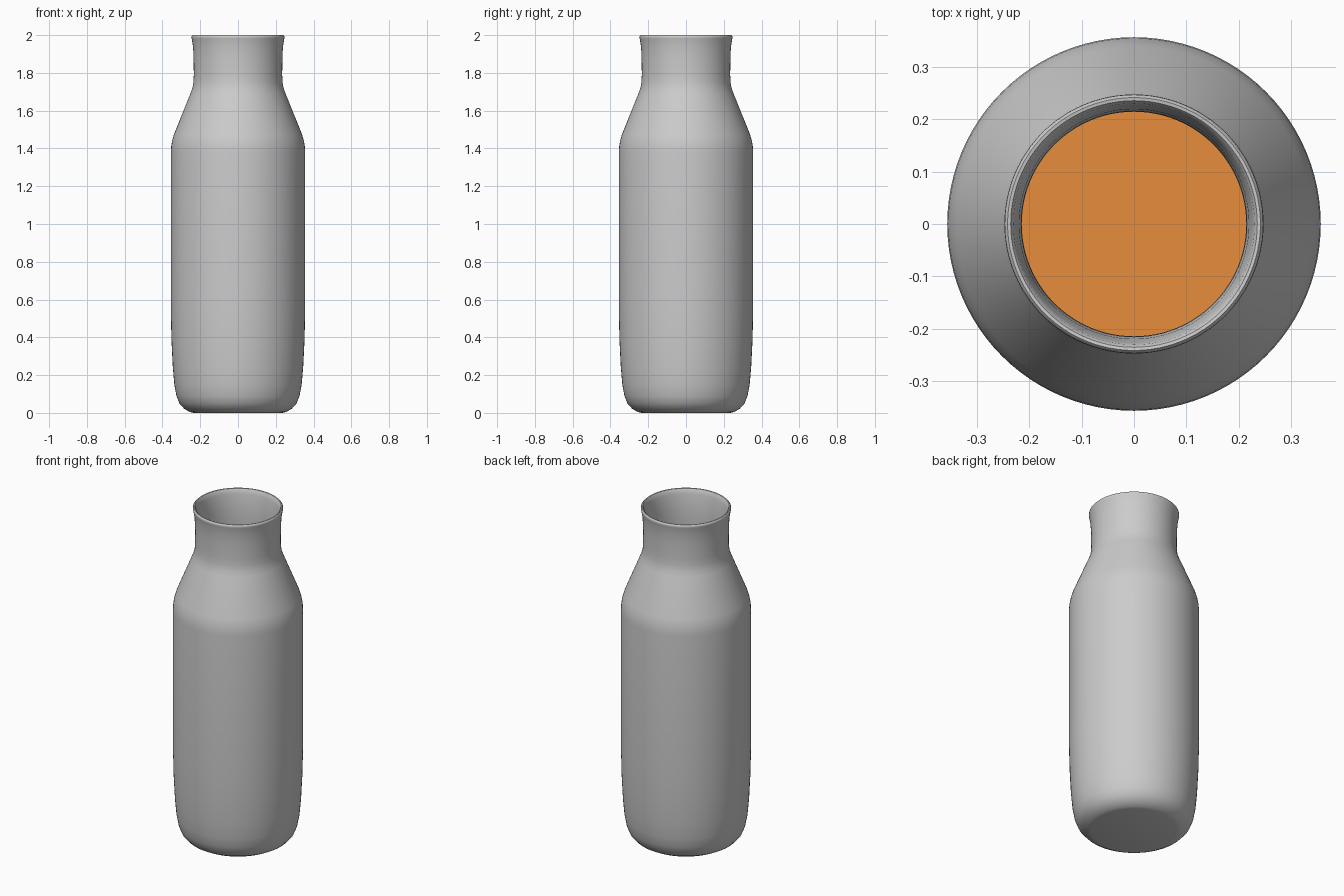
import bpy, bmesh, math

if "Cube" in bpy.data.objects:
    bpy.data.objects.remove(bpy.data.objects["Cube"])

SIDES = 96


def material(name, rgb):
    m = bpy.data.materials.new(name)
    m.use_nodes = True
    m.diffuse_color = (*rgb, 1)
    m.node_tree.nodes["Principled BSDF"].inputs["Base Color"].default_value = (*rgb, 1)
    return m


def lathe(name, profile, mat):
    """Spin a closed (radius, height) profile around z; the ends sit on the axis."""
    bm = bmesh.new()
    verts = [bm.verts.new((r, 0, z)) for r, z in profile]
    edges = [bm.edges.new(pair) for pair in zip(verts, verts[1:])]
    bmesh.ops.spin(bm, geom=verts + edges, cent=(0, 0, 0), axis=(0, 0, 1),
                   angle=math.tau, steps=SIDES, use_duplicate=False)
    bmesh.ops.remove_doubles(bm, verts=bm.verts[:], dist=0.0002)
    bmesh.ops.recalc_face_normals(bm, faces=bm.faces[:])
    mesh = bpy.data.meshes.new(name)
    bm.to_mesh(mesh)
    bm.free()
    mesh.materials.append(mat)
    obj = bpy.data.objects.new(name, mesh)
    bpy.context.collection.objects.link(obj)
    bpy.ops.object.select_all(action="DESELECT")
    obj.select_set(True)
    bpy.context.view_layer.objects.active = obj
    bpy.ops.object.shade_smooth_by_angle(angle=math.radians(40))
    return obj


glass = material("grey glass", (0.6, 0.6, 0.6))
orange = material("orange juice", (0.8, 0.27, 0.045))

# Bottle: outside from the base up to the lip, then back down the inside
outer = [(0, 0), (0.235, 0), (0.255, 0.005), (0.285, 0.022), (0.31, 0.05),
         (0.326, 0.09), (0.337, 0.15), (0.345, 0.24), (0.352, 0.38), (0.356, 0.55),
         (0.356, 1.38), (0.354, 1.41), (0.349, 1.44), (0.339, 1.475),
         (0.252, 1.69), (0.241, 1.72), (0.236, 1.75), (0.234, 1.79),
         (0.235, 1.88), (0.238, 1.94), (0.245, 1.98)]
lip = [(0.247, 1.988), (0.246, 1.995), (0.241, 2.0), (0.235, 1.999), (0.23, 1.992)]
inner = [(0.226, 1.97), (0.219, 1.93), (0.215, 1.87), (0.214, 1.79), (0.217, 1.74),
         (0.232, 1.69), (0.319, 1.47), (0.332, 1.42), (0.336, 1.37), (0.336, 0.55),
         (0.325, 0.24), (0.306, 0.1), (0.27, 0.04), (0.235, 0.025), (0, 0.025)]
lathe("bottle", outer + lip + inner, glass)

# Juice: fills the body up to the shoulder, just inside the wall
level = 1.4
wall = [(r - 0.003, z + 0.003) for r, z in reversed(inner[:-1]) if z < level]
lathe("juice", [(0, wall[0][1])] + wall + [(0.331, level), (0, level)], orange)
